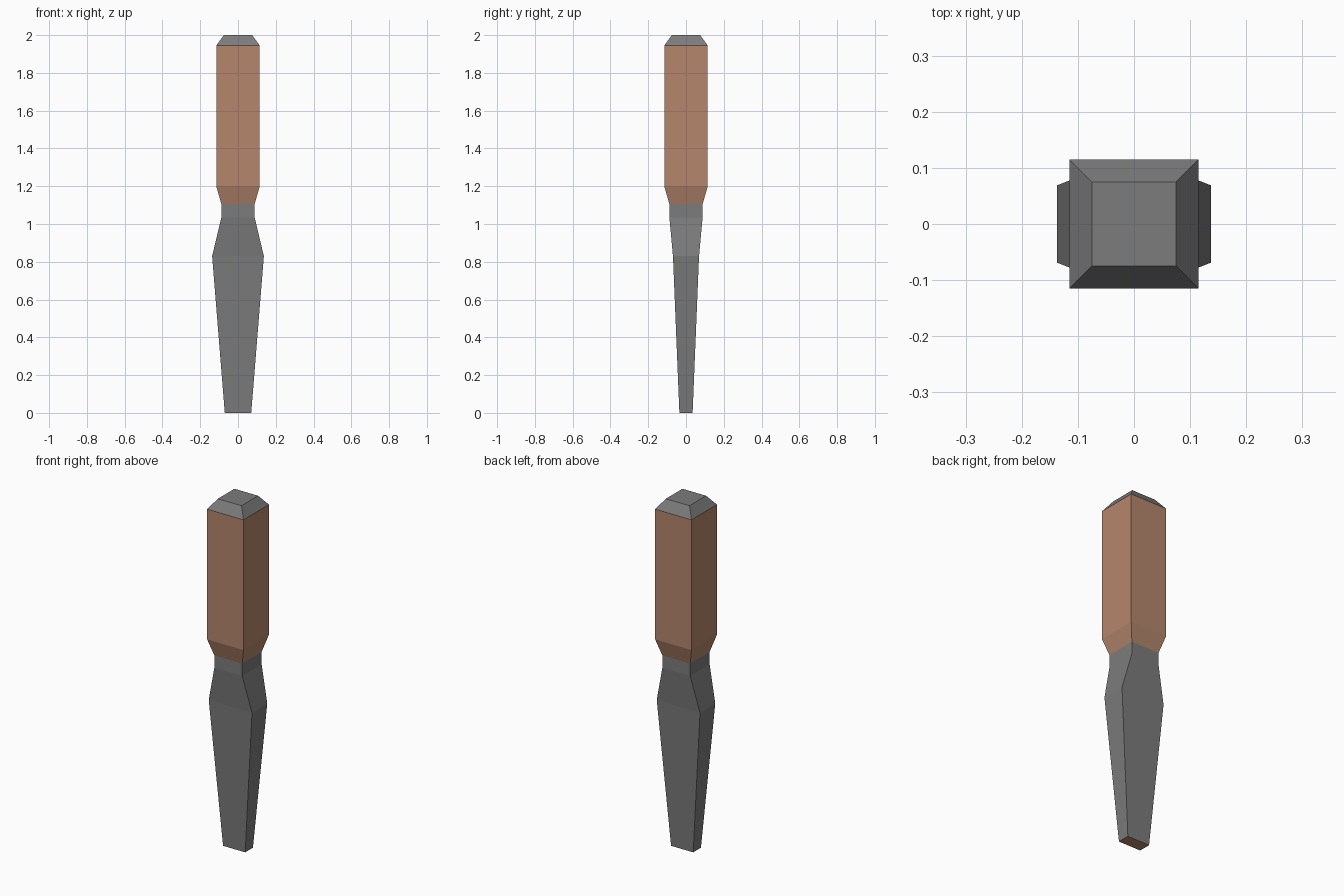
import bpy

if "Cube" in bpy.data.objects:
    bpy.data.objects.remove(bpy.data.objects["Cube"])


def material(name, rgb):
    m = bpy.data.materials.new(name)
    m.diffuse_color = (*rgb, 1)
    m.use_nodes = True
    m.node_tree.nodes["Principled BSDF"].inputs["Base Color"].default_value = m.diffuse_color
    return m


def loft(name, sections, mat, cap_bottom=False, cap_top=False, bottom_mat=None):
    """Stack rectangular sections (z, half width, half depth) into a four-sided body."""
    verts, faces = [], []
    for z, hx, hy in sections:
        verts += [(sx * hx, sy * hy, z) for sx, sy in ((-1, -1), (1, -1), (1, 1), (-1, 1))]
    for k in range(len(sections) - 1):
        a = 4 * k
        for i in range(4):
            j = (i + 1) % 4
            faces.append((a + i, a + j, a + 4 + j, a + 4 + i))
    if cap_top:
        n = len(verts) - 4
        faces.append((n, n + 1, n + 2, n + 3))
    if cap_bottom:
        faces.append((3, 2, 1, 0))
    mesh = bpy.data.meshes.new(name)
    mesh.from_pydata(verts, [], faces)
    mesh.materials.append(mat)
    if bottom_mat:
        mesh.materials.append(bottom_mat)
        mesh.polygons[len(faces) - 1].material_index = 1
    mesh.update()
    obj = bpy.data.objects.new(name, mesh)
    bpy.context.collection.objects.link(obj)
    return obj


steel = material("steel", (0.2, 0.2, 0.2))
wood = material("wood", (0.46, 0.24, 0.15))

# Steel blade: tapered from the shoulder to the tip, with a square neck
loft("blade", [(0, 0.07, 0.035), (0.83, 0.137, 0.069),
               (1.035, 0.088, 0.088), (1.105, 0.088, 0.088)],
     steel, cap_bottom=True, bottom_mat=wood)

# Wooden handle flaring out above the neck
loft("handle", [(1.105, 0.088, 0.088), (1.2, 0.115, 0.115), (1.945, 0.115, 0.115)], wood)

# Bevelled striking cap
loft("striking_cap", [(1.945, 0.115, 0.115), (2.0, 0.075, 0.075)], steel, cap_top=True)
